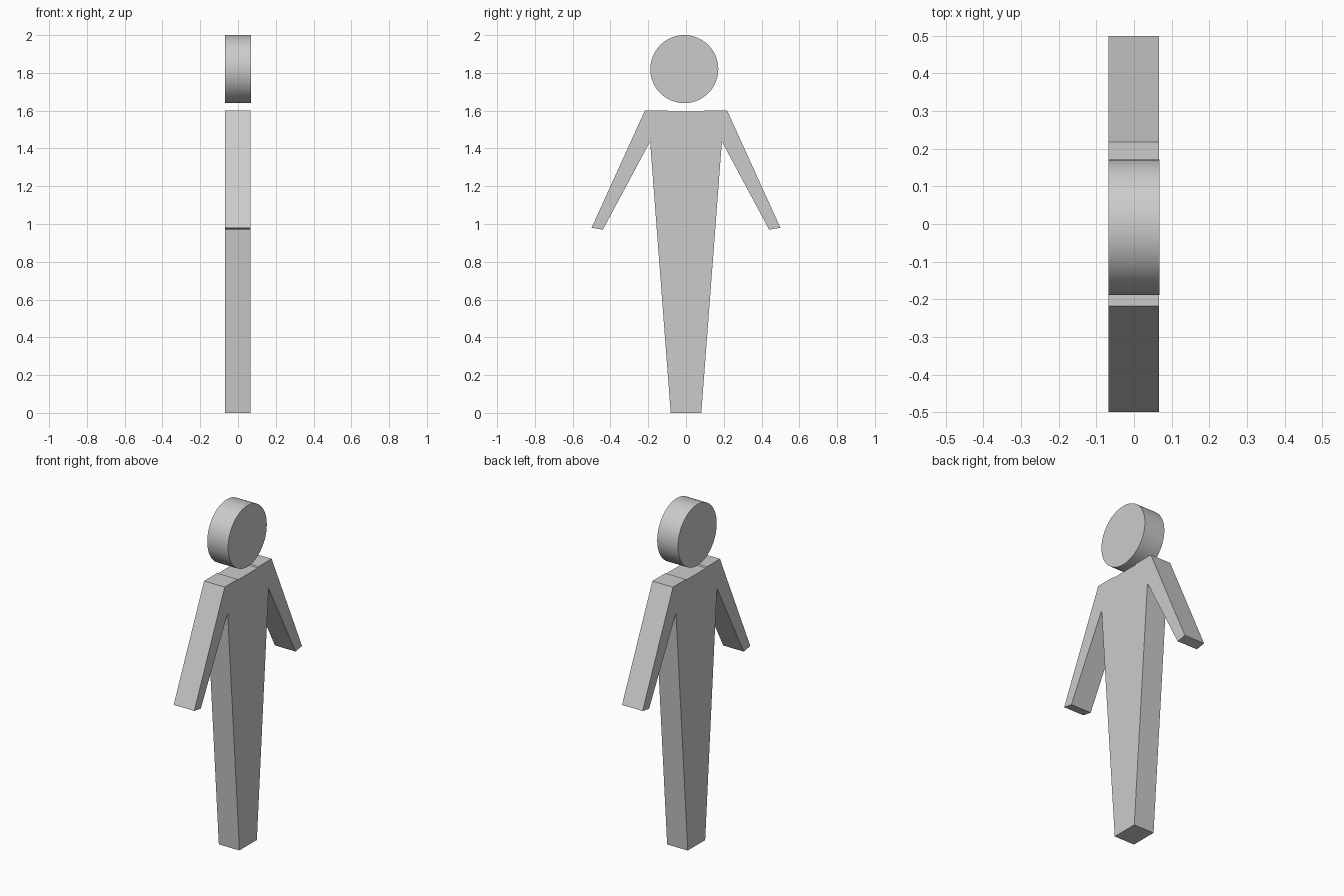
import bpy, bmesh, math

if "Cube" in bpy.data.objects:
    bpy.data.objects.remove(bpy.data.objects["Cube"])


def extrude_profile(name, points, x0, x1):
    """Extrude a closed (y, z) outline along x into a solid slab."""
    bm = bmesh.new()
    face = bm.faces.new([bm.verts.new((x0, y, z)) for y, z in points])
    ext = bmesh.ops.extrude_face_region(bm, geom=[face])
    verts = [g for g in ext["geom"] if isinstance(g, bmesh.types.BMVert)]
    bmesh.ops.translate(bm, verts=verts, vec=(x1 - x0, 0, 0))
    bmesh.ops.recalc_face_normals(bm, faces=bm.faces)
    mesh = bpy.data.meshes.new(name)
    bm.to_mesh(mesh)
    bm.free()
    obj = bpy.data.objects.new(name, mesh)
    bpy.context.collection.objects.link(obj)
    return obj


# Body: half outline from neck dip to foot, mirrored across y = 0
half = [(0.09, 1.595), (0.096, 1.60), (0.218, 1.60), (0.50, 0.98),
        (0.44, 0.97), (0.19, 1.437), (0.081, 0.0)]
outline = half + [(-y, z) for y, z in reversed(half)]
extrude_profile("body", outline, -0.068, 0.066)

# Head: round disc hovering above the shoulders
bpy.ops.mesh.primitive_cylinder_add(
    vertices=64, radius=0.18, depth=0.135,
    location=(0, -0.009, 1.82), rotation=(0, math.pi / 2, 0))
head = bpy.context.object
head.name = "head"
bpy.ops.object.shade_smooth_by_angle(angle=math.radians(30))
